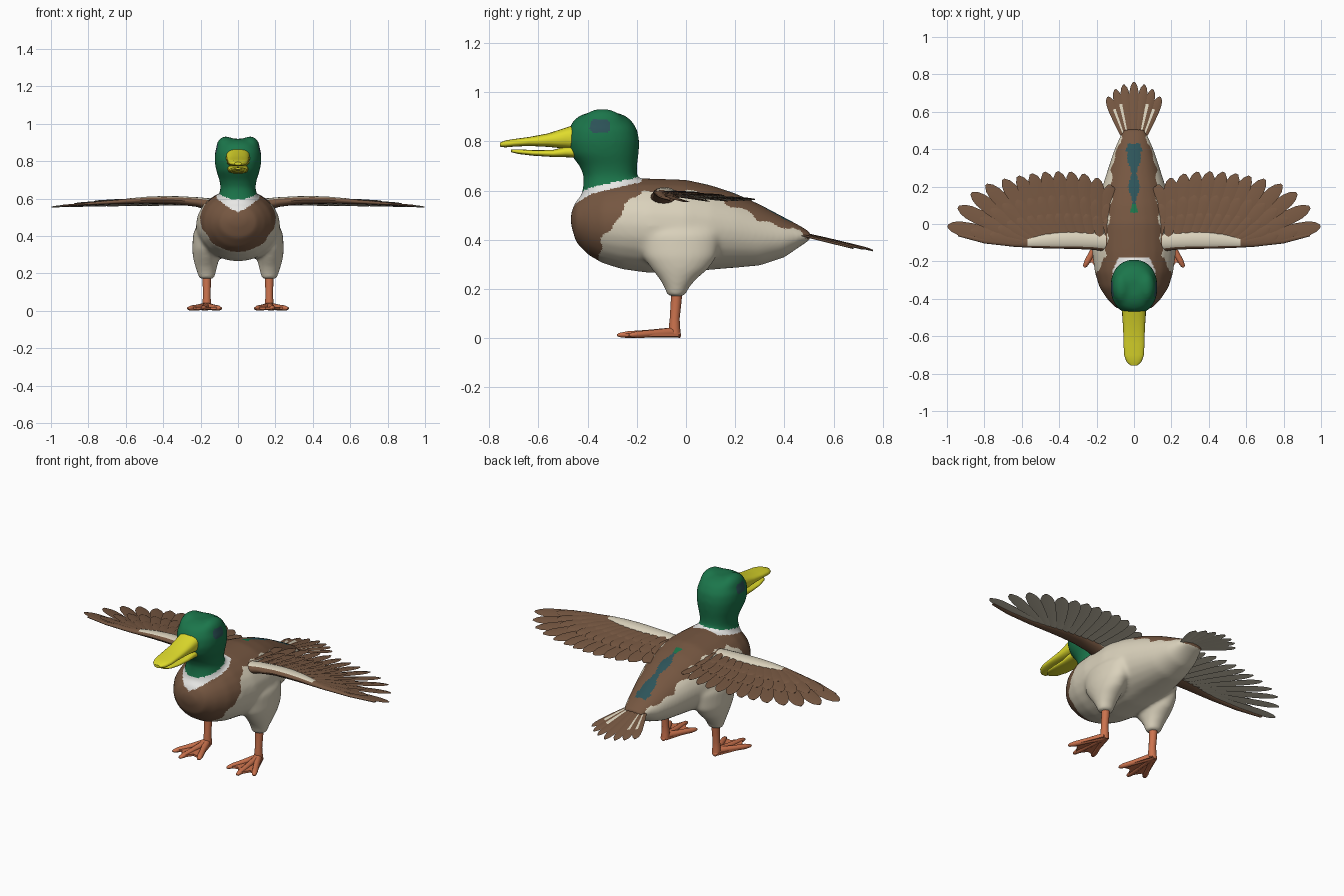
import bpy, bmesh, math
from mathutils import Vector as V

if "Cube" in bpy.data.objects:
    bpy.data.objects.remove(bpy.data.objects["Cube"])

def mat(name, r, g, b):
    m = bpy.data.materials.new(name)
    m.diffuse_color = (r, g, b, 1)
    m.use_nodes = True
    m.node_tree.nodes["Principled BSDF"].inputs["Base Color"].default_value = m.diffuse_color
    return m

CREAM, BROWN, GREEN, WHITE, TEAL, YELLOW, ORANGE = range(7)
MATS = [mat("cream", .70, .64, .50), mat("brown", .18, .095, .053), mat("green", .011, .18, .07),
        mat("white", .82, .82, .80), mat("slate teal", .026, .088, .10), mat("yellow", .74, .71, .025),
        mat("orange", .60, .17, .075)]
X, Y, Z = V((1, 0, 0)), V((0, 1, 0)), V((0, 0, 1))

def ring(c, u, v, n=24, p=1):
    """Ellipse, or a boxier superellipse when p < 1."""
    def s(t):
        return math.copysign(abs(t) ** p, t)
    return [V(c) + u * s(math.cos(2 * math.pi * i / n)) + v * s(math.sin(2 * math.pi * i / n)) for i in range(n)]

def loft(bm, rings, mi=0):
    """Skin a list of rings; mi is a material or a function (row, column)."""
    pick = mi if callable(mi) else lambda i, j: mi
    vs = [[bm.verts.new(p) for p in r] for r in rings]
    n = len(vs[0])
    for i in range(len(vs) - 1):
        for j in range(n):
            k = (j + 1) % n
            f = bm.faces.new((vs[i][j], vs[i][k], vs[i + 1][k], vs[i + 1][j]))
            f.material_index = pick(i, j)
    for i, r in ((0, vs[0]), (len(vs) - 2, vs[-1])):
        bm.faces.new(r).material_index = pick(i, 0)

def finish(name, bm, mirror=False, mods=()):
    bmesh.ops.recalc_face_normals(bm, faces=bm.faces)
    me = bpy.data.meshes.new(name)
    bm.to_mesh(me)
    bm.free()
    for m in MATS:
        me.materials.append(m)
    ob = bpy.data.objects.new(name, me)
    bpy.context.collection.objects.link(ob)
    bpy.ops.object.select_all(action='DESELECT')
    ob.select_set(True)
    bpy.context.view_layer.objects.active = ob
    for kind, props in (list(mods) + ([('MIRROR', {})] if mirror else [])):
        m = ob.modifiers.new(kind, kind)
        for k, v in props.items():
            setattr(m, k, v)
        bpy.ops.object.modifier_apply(modifier=m.name)
    bpy.ops.object.shade_smooth_by_angle(angle=math.radians(40))
    return ob

def interp(x, pts):
    if x <= pts[0][0]:
        return pts[0][1]
    for (a, p), (b, q) in zip(pts, pts[1:]):
        if x <= b:
            return p + (q - p) * (x - a) / (b - a)
    return pts[-1][1]

def along_y(sections, p=1):
    return [ring((0, y, (b + t) / 2), X * w, Z * ((t - b) / 2), 24, p) for y, b, t, w in sections]

# Body, neck, head and thighs, fused into one smooth skin
bm = bmesh.new()
loft(bm, along_y([
    (-.468, .46, .51, .04), (-.447, .39, .56, .10), (-.40, .34, .60, .145), (-.34, .305, .632, .185),
    (-.26, .28, .65, .21), (-.15, .265, .65, .225), (0, .266, .645, .222), (.1, .278, .623, .20),
    (.2, .286, .59, .17), (.3, .295, .545, .138), (.4, .328, .492, .105), (.46, .37, .46, .08),
    (.508, .402, .43, .055)]))
loft(bm, [ring((0, y, z), X * w, Y * d, 24, .9) for z, y, d, w in [
    (.53, -.30, .145, .15), (.58, -.30, .126, .12), (.62, -.303, .115, .102), (.66, -.308, .108, .093),
    (.70, -.316, .117, .10), (.75, -.332, .14, .117), (.80, -.337, .148, .126), (.85, -.338, .14, .124),
    (.89, -.34, .115, .106), (.91, -.34, .083, .085), (.92, -.34, .045, .05)]])
for s in (1, -1):
    # brow bumps on the crown
    loft(bm, [ring((s * .065, -.34, .873 + .062 * math.sin(a)), X * .052 * math.cos(a), Y * .09 * math.cos(a))
              for a in [math.radians(d) for d in range(-80, 81, 20)]])
    loft(bm, [ring((s * x, y, z), X * w, Y * d) for z, x, y, w, d in [
        (.170, .167, -.04, .041, .037), (.20, .168, -.038, .049, .047), (.24, .17, -.033, .06, .075),
        (.28, .17, -.025, .07, .115), (.33, .17, -.025, .076, .15), (.42, .165, -.03, .074, .17),
        (.50, .14, -.03, .05, .14)]])
body = finish("body_and_head", bm, mods=[('REMESH', dict(mode='VOXEL', voxel_size=.008)),
                                         ('SMOOTH', dict(factor=.5, iterations=28))])

CHEST = [(.27, -.36), (.33, -.345), (.42, -.33), (.5, -.27), (.57, -.22), (.62, -.15)]
BACK = [(-.2, .60), (0, .607), (.2, .54), (.3, .485), (.5, .415)]

def plumage(c, n):
    x, y, z = abs(c.x), c.y, c.z
    dip = .045 * max(0, 1 - x / .1) if y < -.3 else 0
    if abs((y + .35) / .041) ** 3 + abs((z - .862) / .029) ** 3 < 1 and x > .06:
        return TEAL
    if y < -.1 and z > .612 + .21 * (y + .4) - dip * .3:
        return GREEN
    if y < -.18 and z > .585 + .23 * (y + .4) - dip:
        return WHITE
    if n.z > .3 and .06 < y < .43 and x < .018 + .04 * max(0, y - .1) + .01 * math.sin(y * 40) + .015 * (y > .39):
        return GREEN if y < .11 else TEAL
    wob = .008 * math.sin(y * 60) + .006 * math.sin(z * 90)
    if y < interp(z, CHEST) + wob or z > interp(y, BACK) + wob:
        return BROWN
    return CREAM

for f in body.data.polygons:
    f.material_index = plumage(f.center, f.normal)

# Bill
bm = bmesh.new()
loft(bm, along_y([(-.44, .765, .872, .064), (-.49, .771, .856, .063), (-.56, .778, .833, .058),
                  (-.64, .782, .818, .056), (-.70, .779, .81, .053), (-.735, .776, .804, .041),
                  (-.757, .779, .795, .018)], .75), YELLOW)
finish("upper_bill", bm)
bm = bmesh.new()
loft(bm, along_y([(-.43, .733, .785, .056), (-.49, .736, .779, .055), (-.54, .737, .766, .051),
                  (-.62, .742, .765, .047), (-.68, .749, .768, .037), (-.712, .757, .767, .014)], .75), YELLOW)
finish("lower_bill", bm)

# Legs and webbed feet
bm = bmesh.new()
loft(bm, [ring((.167, y, z), X * r, Y * r, 16) for z, y, r in [
    (.21, -.037, .024), (.15, -.04, .022), (.08, -.046, .02), (.045, -.047, .023), (.012, -.045, .024)]], ORANGE)
finish("legs", bm, mirror=True)
bm = bmesh.new()
outline = [(.15, -.03), (.187, -.03), (.265, -.215), (.224, -.205), (.187, -.265), (.146, -.21), (.095, -.22)]
loft(bm, [[V((x, y, z)) for x, y in outline] for z in (.008, .02)], ORANGE)
for tx, ty in ((.263, -.225), (.188, -.272), (.095, -.23), (.17, -.022)):
    a, b = V((.168, -.05, .024)), V((tx, ty, .013))
    side = (b - a).cross(Z).normalized()
    loft(bm, [ring(a.lerp(b, t), side * r, Z * r * h, 10) for t, r, h in
              [(0, .021, 1), (.5, .016, 1), (.85, .016, .9), (1, .011, .8), (1.04, .004, .8)]], ORANGE)
finish("webbed_feet", bm, mirror=True)

# Feather: a thin ridged blade with a round tip
BLADE = [(0, .35), (.15, .6), (.4, .85), (.7, 1), (.85, .92), (.94, .66), (1, .2)]

def feather(bm, base, tip, w, tilt, pick, h=.005):
    d = tip - base
    side = (d.cross(Z).normalized() + Z * tilt) * w / 2
    rings = []
    for t, k in BLADE:
        c = base + d * t
        rings.append([c + side * k, c + Z * h * min(1, k + .2), c - side * k, c - Z * h * .5])
    loft(bm, rings, pick)

def two_tone(i, j):
    return BROWN if j < 2 else CREAM

# Wings: long flight feathers with a shorter layer of coverts above
TIPS = [(.13, .21), (.20, .245), (.27, .268), (.34, .278), (.41, .28), (.48, .277), (.55, .268), (.62, .255),
        (.70, .238), (.79, .21), (.87, .165), (.94, .09), (.996, -.01)]
bm = bmesh.new()
last = len(TIPS) - 1
for i, (x, y) in enumerate(TIPS):
    u = i / last
    base = V((.13 + .47 * u ** .9, -.09, .586 - .002 * u))
    tip = V((x, y, .566 - .01 * u ** 2))
    feather(bm, base, tip, .08, .15, two_tone)
    for reach, lift, w in ((.66, .008, .066), (.40, .012, .055)):
        b = base + Z * lift
        feather(bm, b, base.lerp(tip, reach) + V((.012, 0, lift)), w, .15, two_tone)
finish("wing_feathers", bm, mirror=True)

# Wing arms along the leading edge, with a cream patch on top only
bm = bmesh.new()
loft(bm, [ring((x, y, z), Y * a, Z * b, 16) for x, y, z, a, b in [
    (.08, -.095, .565, .055, .04), (.15, -.095, .568, .052, .034), (.22, -.09, .582, .048, .026),
    (.32, -.087, .591, .046, .022), (.40, -.088, .593, .044, .021), (.48, -.092, .592, .038, .019),
    (.57, -.1, .588, .026, .015), (.64, -.102, .583, .02, .011), (.80, -.09, .573, .014, .007),
    (.94, -.058, .562, .008, .005)]], lambda i, j: CREAM if 1 <= i <= 5 and j < 6 else BROWN)
finish("wing_arms", bm, mirror=True)

# Tail fan, with cream inner edges on the side feathers
bm = bmesh.new()
for k in range(-3, 4):
    a = abs(k)
    base = V((k * .016, .45, .432 - a * .003))
    tip = V(((0, .055, .10, .14)[a] * (1 if k > 0 else -1), (.76, .745, .72, .68)[a], .357 + a * .003))
    inner = 1 if k > 0 else 0
    feather(bm, base, tip, .05, 0,
            lambda i, j: CREAM if a > 1 and j == inner and 0 < i < 3 else two_tone(i, j), .007)
finish("tail_feathers", bm)
